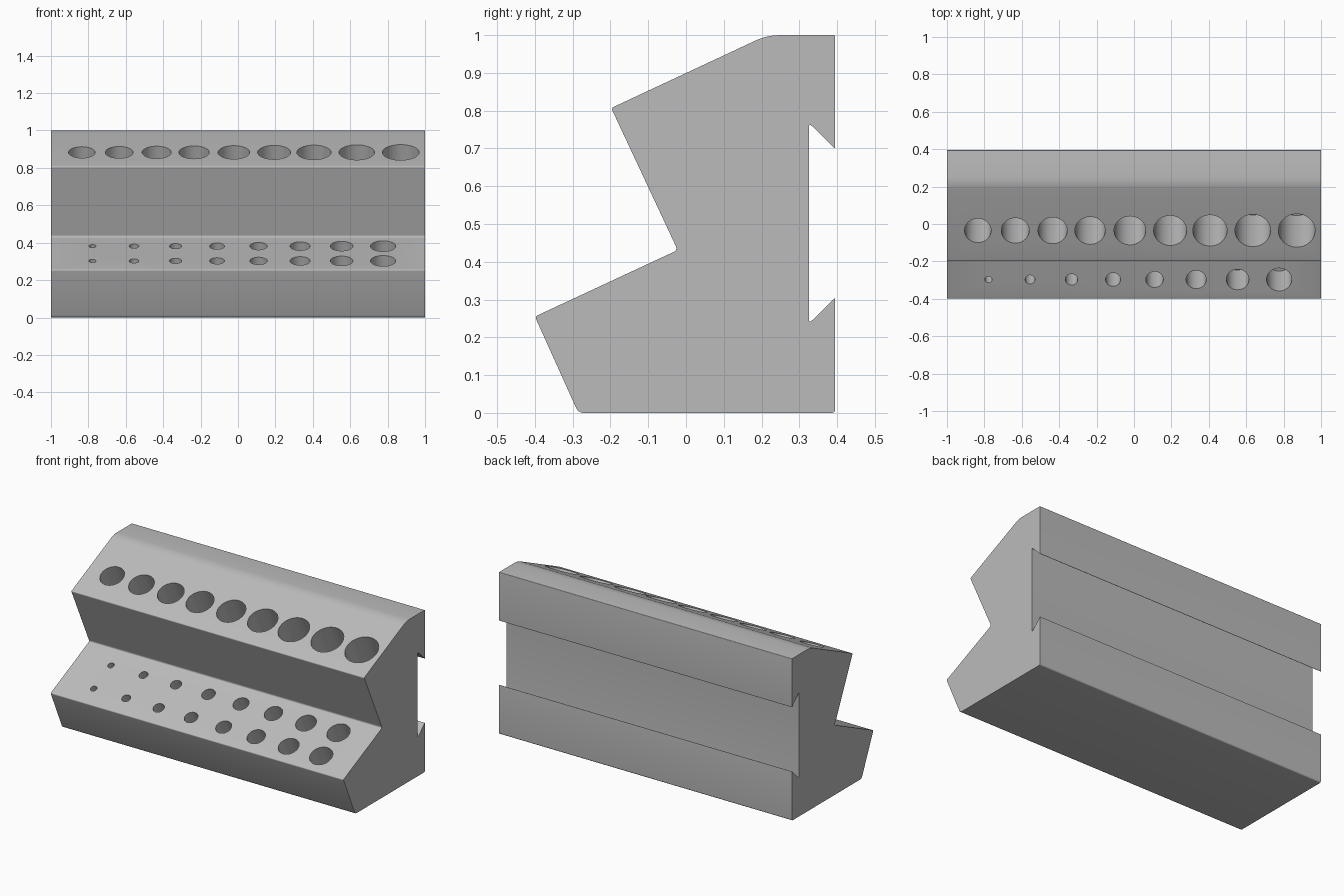
import bpy, bmesh, math
from mathutils import Vector, Matrix

if "Cube" in bpy.data.objects:
    bpy.data.objects.remove(bpy.data.objects["Cube"], do_unlink=True)

TILT = math.radians(25)

grey = bpy.data.materials.new("light grey plastic")
grey.use_nodes = True
grey.diffuse_color = (0.5, 0.5, 0.5, 1)
grey.node_tree.nodes["Principled BSDF"].inputs["Base Color"].default_value = (0.5, 0.5, 0.5, 1)


def add_object(name, bm):
    bmesh.ops.recalc_face_normals(bm, faces=bm.faces)
    mesh = bpy.data.meshes.new(name)
    bm.to_mesh(mesh)
    bm.free()
    mesh.materials.append(grey)
    obj = bpy.data.objects.new(name, mesh)
    bpy.context.collection.objects.link(obj)
    return obj


def rounded(corners, steps=5):
    """Replace each corner (y, z, trim) by a short smooth arc."""
    pts = []
    for i, (y, z, trim) in enumerate(corners):
        p = Vector((y, z))
        a = p + (Vector(corners[i - 1][:2]) - p).normalized() * trim
        b = p + (Vector(corners[(i + 1) % len(corners)][:2]) - p).normalized() * trim
        for k in range(steps + 1):
            t = k / steps
            pts.append(a * (1 - t) ** 2 + p * 2 * t * (1 - t) + b * t ** 2)
    return pts


# Stepped block with a dovetail slot in the back: corners as y, z, rounding
profile = rounded([
    (-0.285, 0, 0.014), (0.395, 0, 0.01),
    (0.395, 0.306, 0.006), (0.325, 0.236, 0.014),
    (0.325, 0.768, 0.014), (0.395, 0.698, 0.006),
    (0.395, 1, 0.004), (0.215, 1, 0.035),
    (-0.198, 0.807, 0.008), (-0.022, 0.431, 0.012),
    (-0.4, 0.255, 0.008)])
bm = bmesh.new()
face = bm.faces.new([bm.verts.new((-1, p.x, p.y)) for p in profile])
grown = bmesh.ops.extrude_face_region(bm, geom=[face])["geom"]
bmesh.ops.translate(bm, vec=(2, 0, 0), verts=[v for v in grown if isinstance(v, bmesh.types.BMVert)])
block = add_object("stepped_holder_block", bm)

# Holes drilled square to the sloping faces, growing towards the left
holes = bmesh.new()


def drill(x, y, z, radius, depth):
    lip = 0.06
    turn = Matrix.Rotation(TILT, 4, 'X')
    centre = Vector((x, y, z)) + turn @ Vector((0, 0, (lip - depth) / 2))
    bmesh.ops.create_cone(holes, cap_ends=True, segments=40, radius1=radius, radius2=radius,
                          depth=depth + lip, matrix=Matrix.Translation(centre) @ turn)


upper_x = [-0.835, -0.635, -0.435, -0.235, -0.022, 0.193, 0.406, 0.635, 0.87]
for i, x in enumerate(upper_x):
    drill(x, -0.035, 0.883, 0.071 + 0.0034 * i, 0.4)
for i in range(8):
    for y, z in ((-0.297, 0.303), (-0.128, 0.382)):
        drill(-0.778 + 0.222 * i, y, z, 0.019 + 0.0069 * i, 0.25)
cutter = add_object("hole_cutter", holes)
cutter.hide_render = True

cut = block.modifiers.new("holes", 'BOOLEAN')
cut.operation = 'DIFFERENCE'
cut.solver = 'EXACT'
cut.object = cutter
bpy.ops.object.select_all(action='DESELECT')
block.select_set(True)
bpy.context.view_layer.objects.active = block
bpy.ops.object.modifier_apply(modifier=cut.name)
bpy.data.objects.remove(cutter, do_unlink=True)
bpy.ops.object.shade_smooth_by_angle(angle=math.radians(30))
